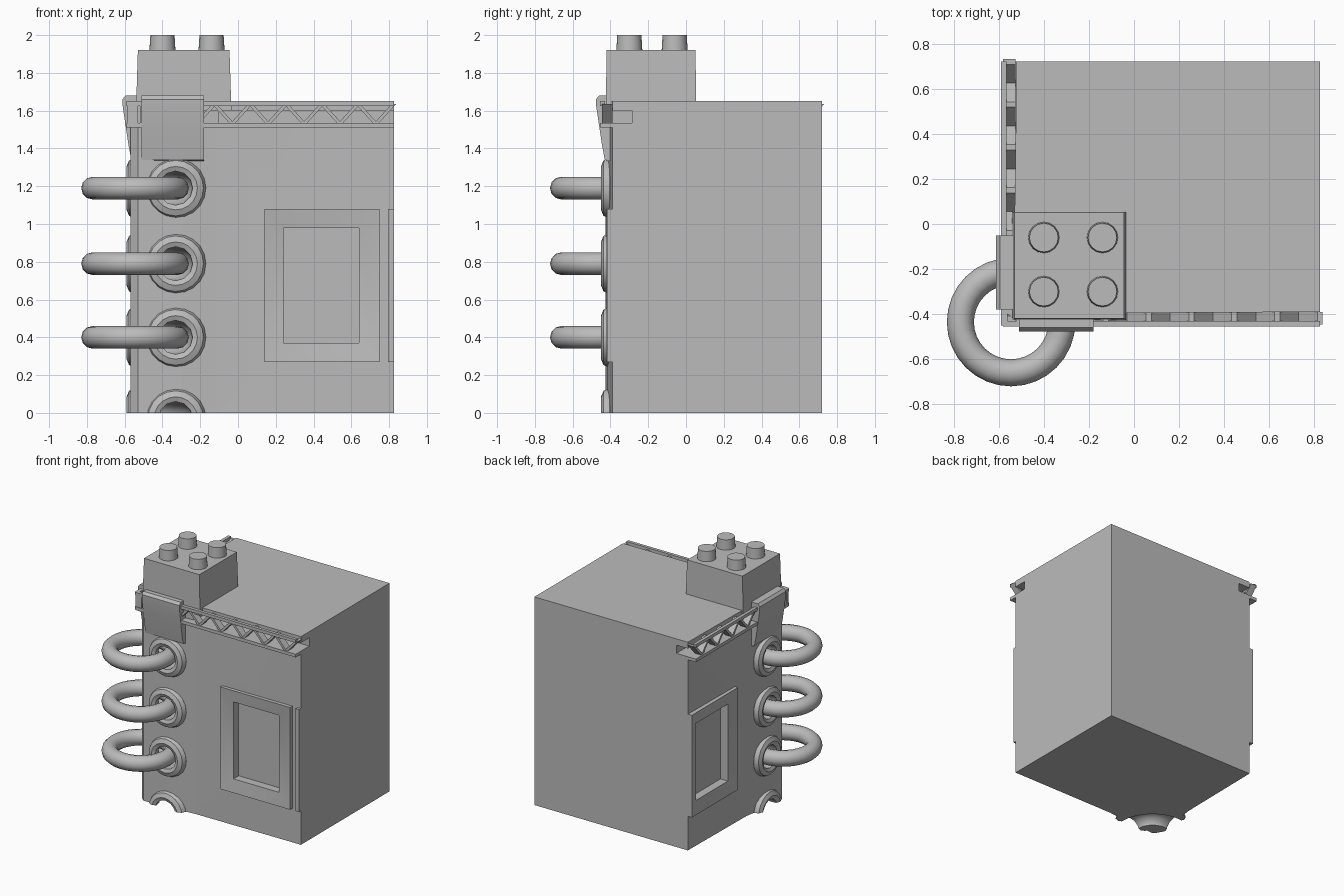
import bpy, bmesh, math
from mathutils import Vector, Matrix

if "Cube" in bpy.data.objects:
    bpy.data.objects.remove(bpy.data.objects["Cube"])

grey = bpy.data.materials.new("plain_grey")
grey.use_nodes = True
tone = (0.5, 0.5, 0.5, 1)
grey.diffuse_color = tone
grey.node_tree.nodes["Principled BSDF"].inputs["Base Color"].default_value = tone

# Wall frames: (along wall, outward, up) to world, with the wall's end
WALLS = {
    "front": (lambda u, o, z: Vector((u, -0.395 - o, z)), -0.58, 0.825),
    "right": (lambda u, o, z: Vector((-0.53 - o, u, z)), -0.45, 0.72),
}


def finish(name, bm, smooth=35):
    bmesh.ops.recalc_face_normals(bm, faces=bm.faces)
    mesh = bpy.data.meshes.new(name)
    bm.to_mesh(mesh)
    bm.free()
    mesh.materials.append(grey)
    obj = bpy.data.objects.new(name, mesh)
    bpy.context.collection.objects.link(obj)
    shade(obj, smooth)
    return obj


def shade(obj, angle=35):
    bpy.ops.object.select_all(action="DESELECT")
    obj.select_set(True)
    bpy.context.view_layer.objects.active = obj
    bpy.ops.object.shade_smooth_by_angle(angle=math.radians(angle))


def loft(bm, loops, caps=True):
    rings = [[bm.verts.new(p) for p in loop] for loop in loops]
    n = len(rings[0])
    for a, b in zip(rings, rings[1:]):
        for i in range(n):
            j = (i + 1) % n
            bm.faces.new((a[i], a[j], b[j], b[i]))
    if caps:
        bm.faces.new(rings[0])
        bm.faces.new(rings[-1])


def rect(wall, u0, u1, z0, z1, o):
    return [wall(u0, o, z0), wall(u1, o, z0), wall(u1, o, z1), wall(u0, o, z1)]


def slab(bm, wall, u0, u1, z0, z1, o0, o1):
    loft(bm, [rect(wall, u0, u1, z0, z1, o) for o in (o0, o1)])


def torus(name, centre, major, minor, rot=Matrix(), seg=32, sides=12):
    bm = bmesh.new()
    rings = []
    for i in range(seg + 1):
        a = math.tau * i / seg
        rings.append([centre + rot @ Vector((
            (major + minor * math.cos(t)) * math.cos(a),
            (major + minor * math.cos(t)) * math.sin(a),
            minor * math.sin(t)))
            for t in (math.tau * k / sides for k in range(sides))])
    loft(bm, rings, caps=False)
    bmesh.ops.remove_doubles(bm, verts=bm.verts, dist=0.0001)
    return finish(name, bm, 60)


def boolean(target, tool, mode="DIFFERENCE"):
    mod = target.modifiers.new(mode, "BOOLEAN")
    mod.operation, mod.solver, mod.object = mode, "EXACT", tool
    bpy.context.view_layer.objects.active = target
    bpy.ops.object.modifier_apply(modifier=mod.name)
    bpy.data.objects.remove(tool)


# Tower body, slightly swollen at the ringed corner
plan = [(0.825, -0.39), (-0.1, -0.395), (-0.3, -0.415), (-0.53, -0.425), (-0.57, -0.39),
        (-0.56, -0.2), (-0.53, 0), (-0.52, 0.72), (0.825, 0.72)]
bm = bmesh.new()
loft(bm, [[(x, y, z) for x, y in plan] for z in (0, 1.65)])
body = finish("tower_body", bm)

# Raised lips round the ring holes
RING_X, RING_Y = -0.545, -0.435
HOLES = (-0.03, 0.4, 0.79, 1.19)
for z in HOLES:
    for spot, axis in (((-0.33, -0.405, z), "X"), ((-0.545, -0.23, z), "Y")):
        rot = Matrix.Rotation(math.pi / 2, 4, axis)
        boolean(body, torus("lip", Vector(spot), 0.115, 0.045, rot, 20, 8), "UNION")

# Curved tunnels through the corner
for z in HOLES:
    boolean(body, torus("tunnel", Vector((RING_X, RING_Y, z)), 0.215, 0.09))

# Level the base below the ground line
bm = bmesh.new()
bmesh.ops.create_cube(bm, size=3, matrix=Matrix.Translation((0, 0, -1.5)))
boolean(body, finish("ground_cutter", bm))

for side, (wall, start, end) in WALLS.items():
    # Groove behind the truss and window recess
    bm = bmesh.new()
    slab(bm, wall, -0.1, end + 0.1, 1.535, 1.6, -0.11, 0.2)
    boolean(body, finish("groove_cutter", bm))
    bm = bmesh.new()
    slab(bm, wall, 0.24, 0.64, 0.37, 0.98, -0.06, 0.2)
    boolean(body, finish("window_cutter", bm))

    # Window surround: flat rim falling inwards to the opening
    bm = bmesh.new()
    last = min(0.75, end)
    outer, inner = (0.14, last, 0.27, 1.08), (0.24, 0.64, 0.37, 0.98)
    loft(bm, [rect(wall, *outer, -0.01), rect(wall, *outer, 0.025),
              rect(wall, *inner, 0.005), rect(wall, *inner, -0.058)], caps=False)
    finish(side + "_window_frame", bm, 20)

    # Truss chords and zigzag bars
    bm = bmesh.new()
    slab(bm, wall, start, end, 1.51, 1.535, -0.02, 0.06)
    slab(bm, wall, start, end, 1.625, 1.65, 0.035, 0.06)
    step = 0.095
    count = int((end - start) / step)
    for i in range(count):
        u = end - i * step
        low, high = (u, u - step) if i % 2 else (u - step, u)
        w = 0.012
        loft(bm, [[wall(low - w, o, 1.53), wall(low + w, o, 1.53),
                   wall(high + w, o, 1.635), wall(high - w, o, 1.635)]
                  for o in (-0.005, 0.05)])
    for u in (start + 0.01, start + 0.07):
        slab(bm, wall, u - 0.01, u + 0.01, 1.51, 1.65, 0, 0.055)
    finish(side + "_truss", bm, 20)

    # Strap folded over the truss corner
    bm = bmesh.new()
    u0, u1 = (-0.51, -0.18) if side == "front" else (-0.38, -0.05)
    profile = [(0, 1.33), (0.035, 1.34), (0.05, 1.42), (0.065, 1.52), (0.08, 1.62),
               (0.082, 1.66), (0.065, 1.68), (0, 1.68)]
    loft(bm, [[wall(u, o, z) for o, z in profile] for u in (u0, u1)])
    finish(side + "_strap", bm)

# Start of the next window at the wall's far end
bm = bmesh.new()
slab(bm, WALLS["front"][0], 0.795, 0.825, 0.27, 1.08, -0.01, 0.02)
finish("next_window_edge", bm)

shade(body)

# Corner rings
for i, z in enumerate(HOLES[1:]):
    torus("corner_ring_%d" % (i + 1), Vector((RING_X, RING_Y, z)), 0.225, 0.06)

# Turret block with four studs
bm = bmesh.new()
loft(bm, [[(x0, y0, z), (x1, y0, z), (x1, y1, z), (x0, y1, z)] for x0, x1, y0, y1, z in
          ((-0.54, -0.035, -0.425, 0.055, 1.6), (-0.53, -0.045, -0.42, 0.05, 1.92))])
finish("turret_block", bm)
for i, (x, y) in enumerate((x, y) for x in (-0.4, -0.14) for y in (-0.3, -0.06)):
    bm = bmesh.new()
    bmesh.ops.create_cone(bm, cap_ends=True, segments=16, radius1=0.07, radius2=0.064,
                          depth=0.1, matrix=Matrix.Translation((x, y, 1.95)))
    finish("turret_stud_%d" % (i + 1), bm)
